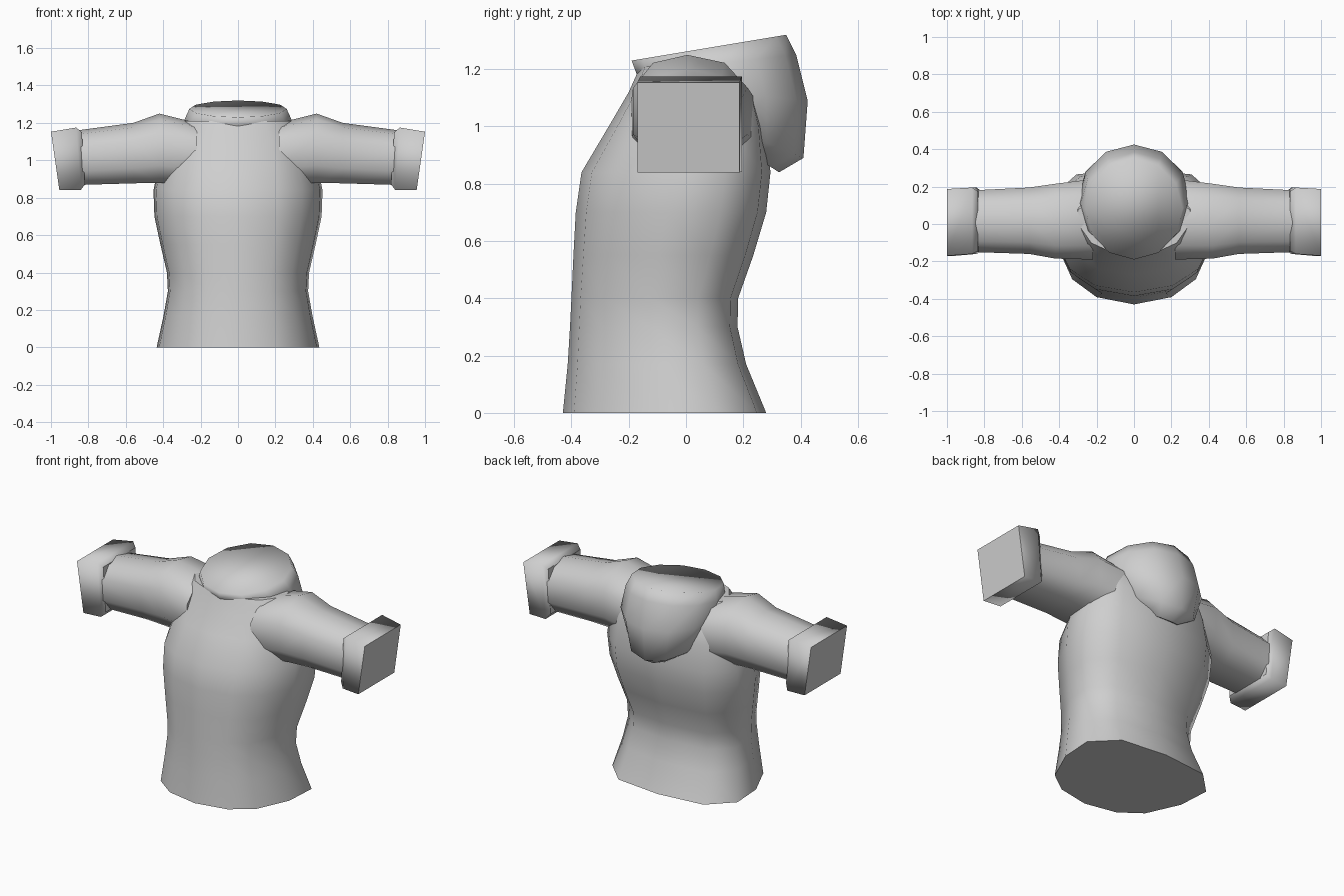
import bpy, bmesh, math

cube = bpy.data.objects.get("Cube")
if cube:
    bpy.data.objects.remove(cube, do_unlink=True)

# single light grey cloth colour
cloth = bpy.data.materials.new("light_grey_cloth")
cloth.use_nodes = True
GREY = (0.62, 0.62, 0.62, 1)
cloth.diffuse_color = GREY
cloth.node_tree.nodes["Principled BSDF"].inputs["Base Color"].default_value = GREY


def loft(name, rings, smooth_start=False, smooth_end=False):
    """Skin a list of equal-length rings and cap both ends."""
    bm = bmesh.new()
    loops = [[bm.verts.new(p) for p in ring] for ring in rings]
    n = len(loops[0])
    for a, b in zip(loops, loops[1:]):
        for i in range(n):
            j = (i + 1) % n
            bm.faces.new((a[i], a[j], b[j], b[i])).smooth = True
    bm.faces.new(loops[0]).smooth = smooth_start
    bm.faces.new(loops[-1]).smooth = smooth_end
    bmesh.ops.recalc_face_normals(bm, faces=bm.faces)
    mesh = bpy.data.meshes.new(name)
    bm.to_mesh(mesh)
    bm.free()
    mesh.materials.append(cloth)
    obj = bpy.data.objects.new(name, mesh)
    bpy.context.collection.objects.link(obj)
    return obj


# torso: half outline from back centre to front centre, mirrored
half = [(0, 1), (.68, .91), (1, .52), (.97, -.05), (.76, -.62), (.46, -.89), (0, -1)]
outline = half + [(-x, y) for x, y in half[-2:0:-1]]
# height, half width, front y, back y
torso_levels = [
    (0, .435, -.43, .28), (.17, .398, -.413, .21), (.3, .375, -.405, .18),
    (.4, .38, -.40, .182), (.55, .415, -.393, .235), (.7, .447, -.385, .28),
    (.84, .452, -.365, .295), (1.0, .42, -.27, .278), (1.12, .39, -.2, .245),
    (1.21, .3, -.16, .15)]
loft("torso", [[(w * x, (f + b) / 2 + (b - f) / 2 * y, z) for x, y in outline]
               for z, w, f, b in torso_levels])

# hood: tilted rings hanging from the neck opening down the back
# front (y, z), back (y, z), half width
hood_levels = [
    ((-.19, 1.23), (.35, 1.32), .26), ((-.175, 1.19), (.385, 1.25), .285),
    ((-.16, 1.15), (.425, 1.09), .30), ((-.1, 1.1), (.41, .89), .235),
    ((-.05, 1.08), (.325, .84), .13)]
rings = []
for (fy, fz), (by, bz), w in hood_levels:
    ring = []
    for k in range(12):
        a = math.tau * k / 12
        t = (1 + math.cos(a)) / 2
        ring.append((w * math.sin(a), fy + (by - fy) * t, fz + (bz - fz) * t))
    rings.append(ring)
loft("hood", rings, smooth_start=True)

# sleeves and cuffs
section = [(-.05, 1), (.6, .85), (1, .38), (1, -.5), (.65, -1),
           (-.65, -1), (-1, -.5), (-1, .38), (-.65, .85)]
# x, bottom z, top z, front y, back y
sleeve_levels = [(.22, .87, 1.2, -.19, .24), (.42, .88, 1.25, -.185, .215),
                 (.56, .877, 1.2, -.16, .195), (.86, .868, 1.16, -.15, .18)]
# bottom x, top x, bottom z, top z, front y, back y
cuff_levels = [(.818, .835, .872, 1.15, -.145, .175),
               (.84, .865, .842, 1.175, -.16, .195),
               (.955, 1.0, .84, 1.153, -.17, .187)]
for side, s in (("left", 1), ("right", -1)):
    loft(side + "_sleeve",
         [[(s * x, (f + b) / 2 + (b - f) / 2 * u, (lo + hi) / 2 + (hi - lo) / 2 * v)
           for u, v in section] for x, lo, hi, f, b in sleeve_levels])
    loft(side + "_cuff",
         [[(s * xb, f, lo), (s * xb, b, lo), (s * xt, b, hi), (s * xt, f, hi)]
          for xb, xt, lo, hi, f, b in cuff_levels])
